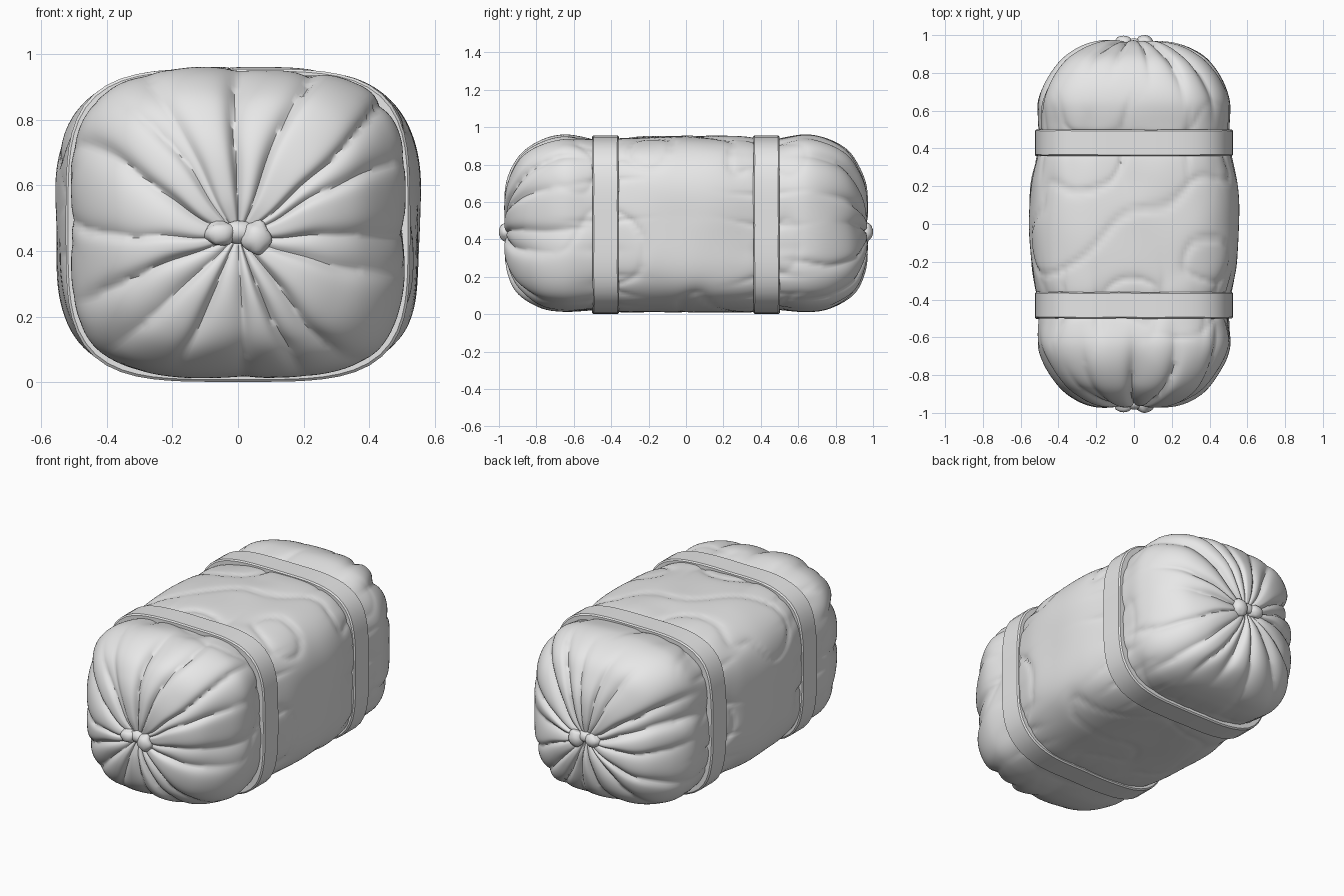
import bpy, bmesh, random
from math import sin, cos, pi, tau, exp, copysign
from mathutils import Vector, noise

if "Cube" in bpy.data.objects:
    bpy.data.objects.remove(bpy.data.objects["Cube"])

random.seed(7)
grey = bpy.data.materials.new("light_grey_fabric")
grey.use_nodes = True
colour = (0.8, 0.8, 0.8, 1)
grey.diffuse_color = colour
grey.node_tree.nodes["Principled BSDF"].inputs["Base Color"].default_value = colour


def finish(name, bm, angle):
    """Turn a bmesh into a named, smooth shaded object."""
    bmesh.ops.recalc_face_normals(bm, faces=bm.faces)
    mesh = bpy.data.meshes.new(name)
    bm.to_mesh(mesh)
    bm.free()
    mesh.materials.append(grey)
    obj = bpy.data.objects.new(name, mesh)
    bpy.context.collection.objects.link(obj)
    bpy.ops.object.select_all(action='DESELECT')
    obj.select_set(True)
    bpy.context.view_layer.objects.active = obj
    bpy.ops.object.shade_smooth_by_angle(angle=angle)


def rounded(angle, power):
    """Unit rounded-square outline at a polar angle."""
    c, s = cos(angle), sin(angle)
    r = (abs(c) ** power + abs(s) ** power) ** (-1 / power)
    return r * c, r * s


def bridge(bm, rings, closed=False):
    pairs = list(zip(rings, rings[1:]))
    if closed:
        pairs.append((rings[-1], rings[0]))
    for a, b in pairs:
        n = len(a)
        for i in range(n):
            j = (i + 1) % n
            bm.faces.new((a[i], a[j], b[j], b[i]))


# Half profile of the bundle: distance along y, half width, top, bottom
PROFILE = [(0, .555, .955, .01), (.2, .545, .95, .01), (.34, .52, .945, .01),
           (.43, .495, .93, .02), (.52, .5, .94, .02), (.65, .5, .95, .015),
           (.76, .46, .925, .03), (.86, .39, .87, .08), (.92, .31, .79, .14),
           (.955, .22, .69, .23), (.965, .12, .56, .33), (.95, .03, .47, .42)]
LAST = len(PROFILE) - 1


def key(i):
    y, w, t, b = PROFILE[min(abs(i), LAST)]
    return Vector((copysign(y, i), w, t, b))


def section(u):
    """Smooth interpolation through the profile."""
    i = min(int(u // 1), LAST - 1)
    f = u - i
    p, q, r, s = (key(i + k) for k in (-1, 0, 1, 2))
    return q + f / 2 * (r - p + f * (2 * p - 5 * q + 4 * r - s + f * (3 * (q - r) + s - p)))


def ramp(x, lo, hi):
    f = max(0, min(1, (x - lo) / (hi - lo)))
    return f * f * (3 - 2 * f)


# Each gathered end gets its own radial creases: angle, depth, width, reach
def make_creases(count):
    return [((k + random.uniform(-.32, .32)) * tau / count, random.uniform(.024, .05),
             random.uniform(.05, .12), random.uniform(3.2, 7)) for k in range(count)]


creases = {-1: make_creases(16), 1: make_creases(17)}


def end_pleats(side, d, angle):
    """Folds with one steep and one gentle flank, spreading from the knot."""
    total = 0
    for k, (a, depth, width, reach) in enumerate(creases[side]):
        wander = .12 * noise.noise(Vector((k * 3.7, d * .22, side * 5)))
        off = (angle - a - wander + pi) % tau - pi
        steep = .6 if (off > 0) == (k % 2 == 0) else 1.25
        gap = (off * off + .0004) ** .5
        total -= depth * exp(-gap / (width * steep)) * ramp(d, reach - 1, reach + 2.2)
    return (total + .01) * (1 - .75 * ramp(d, LAST - 2, LAST))


def valley(point, width):
    """Narrow crease running along the zero line of a noise field."""
    return exp(-abs(noise.noise(point)) / width)


def fabric(u, angle, co):
    """Height of folds and wrinkles on the cloth."""
    d = abs(u)
    h = end_pleats(1 if u > 0 else -1, d, angle) * ramp(d, 3, 5)
    # gathers running away from the straps
    near = exp(-((abs(co.y) - .43) / .15) ** 2)
    h -= .014 * near * valley(Vector((co.x * 6, co.y * 1.3, co.z * 6)), .1)
    # slanting creases over the middle, gone at the ends
    slant = Vector((co.x * 2.4 + co.y * 1.5 + 4, co.y * 2.6 - co.x * 1.6 + 9, co.z * 2.4))
    h -= .012 * valley(slant, .06) * (1 - ramp(d, 3, 6))
    # broad softness
    h += .008 * noise.noise(co * 4)
    return h * (1 - .6 * ramp(.12 - co.z, 0, .1))


# Stuffed cloth bundle
SIDES, STEPS = 240, 8
bm = bmesh.new()
rings, params = [], {}
for k in range(-LAST * STEPS, LAST * STEPS + 1):
    u = k / STEPS
    y, w, top, bottom = section(u)
    power = 3.5 - 1.1 * ramp(abs(u), 6, LAST)
    ring = []
    for i in range(SIDES):
        angle = tau * i / SIDES
        x, z = rounded(angle, power)
        v = bm.verts.new((w * x, y, (top + bottom) / 2 + (top - bottom) / 2 * z))
        params[v] = (u, angle)
        ring.append(v)
    rings.append(ring)
bridge(bm, rings)
bm.faces.new(rings[0])
bm.faces.new(rings[-1])
bmesh.ops.recalc_face_normals(bm, faces=bm.faces)
bm.normal_update()
moves = [(v, v.normal * fabric(*params[v], v.co)) for v in params]
for v, offset in moves:
    v.co += offset
    v.co.z = max(v.co.z, .004)
finish("cloth_bundle", bm, 1.0)


# Soft straps wrapped around the bundle
def strap(name, centre):
    bm = bmesh.new()
    half, thick, bevel = .07, .04, .007
    outline = [(-half, thick), (-half, bevel), (bevel - half, 0),
               (half - bevel, 0), (half, bevel), (half, thick)]
    rings = []
    for i in range(80):
        x, z = rounded(tau * i / 80, 3.9)
        wave = .004 * noise.noise(Vector((x * 3, centre * 9, z * 3)))
        rings.append([bm.verts.new(((.525 - inset) * x, centre + dy + wave,
                                    .478 + (.477 - inset) * z)) for dy, inset in outline])
    bridge(bm, rings, closed=True)
    finish(name, bm, .7)


strap("front_strap", -.43)
strap("back_strap", .43)


# Two-lobed knots that gather each end
def knot(name, side):
    bm = bmesh.new()
    lobes = [((-.055, .96, .452), (.048, .037, .038)),
             ((.055, .962, .44), (.046, .038, .05)),
             ((0, .95, .458), (.055, .032, .033))]
    for (x, y, z), size in lobes:
        made = bmesh.ops.create_uvsphere(bm, u_segments=20, v_segments=12, radius=1)["verts"]
        for v in made:
            lump = 1 + .2 * noise.noise(v.co * 1.5 + Vector((x * 40, side, 0)))
            v.co = Vector((x + v.co.x * size[0] * lump,
                           side * (y + v.co.y * size[1]),
                           z + v.co.z * size[2] * lump))
    finish(name, bm, 1.0)


knot("front_knot", -1)
knot("back_knot", 1)
